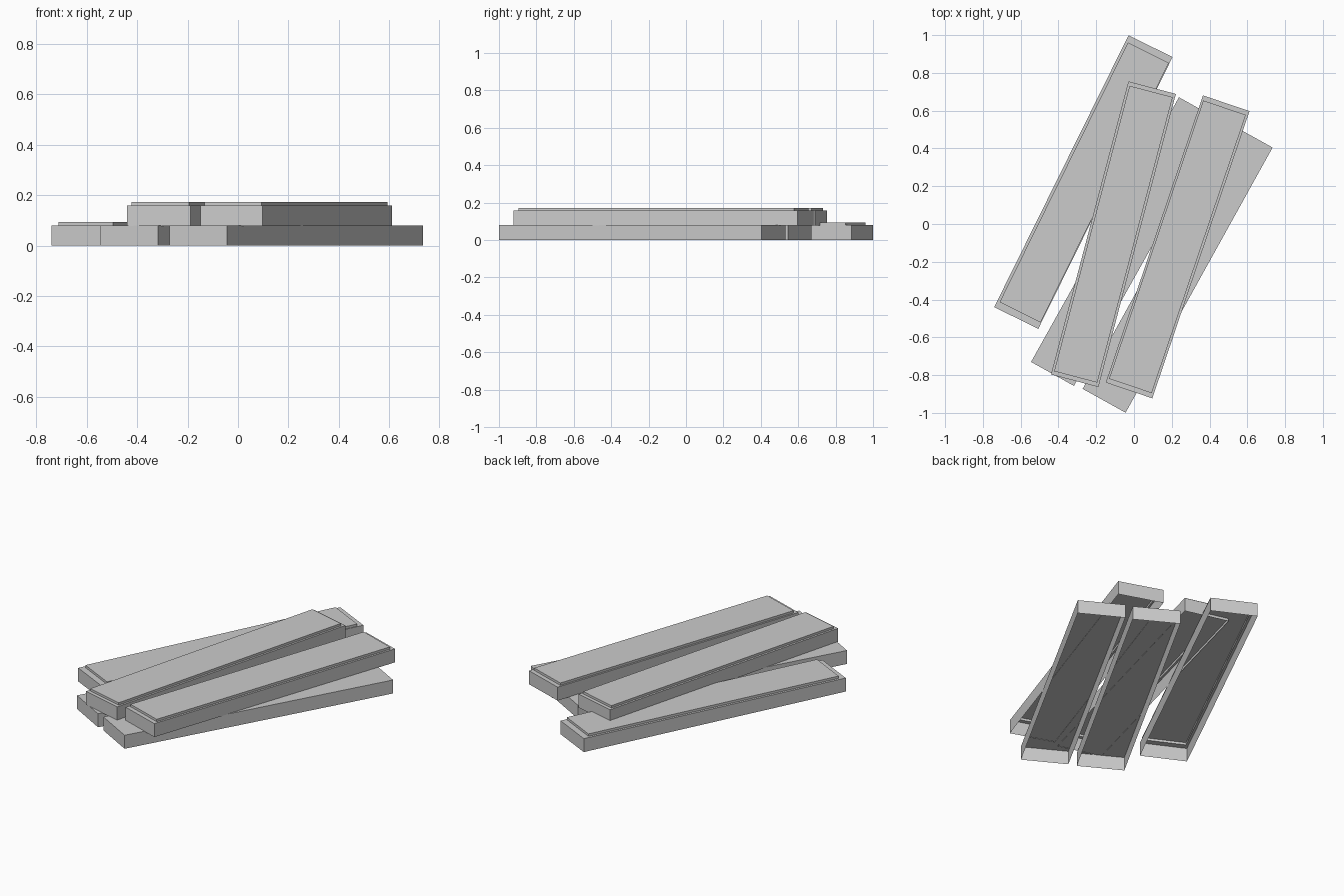
import bpy, bmesh, math

cube = bpy.data.objects.get("Cube")
if cube:
    bpy.data.objects.remove(cube, do_unlink=True)

grey = bpy.data.materials.new("plain_grey")
grey.use_nodes = True
grey.diffuse_color = (0.6, 0.6, 0.6, 1)
grey.node_tree.nodes["Principled BSDF"].inputs["Base Color"].default_value = (0.6, 0.6, 0.6, 1)

LENGTH, WIDTH, HEIGHT, LIP = 1.605, 0.26, 0.08, 0.014


def plank(name, x, y, z, lean, inset=None):
    """Hollow plank, open below; inset = left, right and end margins of its raised top."""
    bm = bmesh.new()
    w, l = WIDTH / 2, LENGTH / 2

    def ring(height, left=0, right=0, end=0):
        corners = ((left - w, end - l), (w - right, end - l),
                   (w - right, l - end), (left - w, l - end))
        return [bm.verts.new((cx, cy, height)) for cx, cy in corners]

    rings = [ring(0), ring(HEIGHT)]
    if inset:
        rings += [ring(HEIGHT, *inset), ring(HEIGHT + LIP, *inset)]
    for low, high in zip(rings, rings[1:]):
        for i in range(4):
            j = (i + 1) % 4
            bm.faces.new((low[i], low[j], high[j], high[i]))
    bm.faces.new(rings[-1])
    mesh = bpy.data.meshes.new(name)
    bm.to_mesh(mesh)
    bm.free()
    mesh.materials.append(grey)
    obj = bpy.data.objects.new(name, mesh)
    obj.location = (x, y, z)
    obj.rotation_euler.z = -math.radians(lean)
    bpy.context.collection.objects.link(obj)


# Bottom layer
plank("bottom_plank_right", -0.268, 0.222, 0, 26.3, (0.014, 0.004, 0.036))
plank("bottom_plank_middle", -0.04, -0.093, 0, 29.2)
plank("bottom_plank_left", 0.231, -0.234, 0, 29)

# Top layer, sunk slightly into the planks below
plank("top_plank_right", -0.109, -0.054, 0.078, 14.8, (0.012, 0.012, 0.021))
plank("top_plank_left", 0.231, -0.121, 0.078, 18.7, (0.01, 0.012, 0.025))
